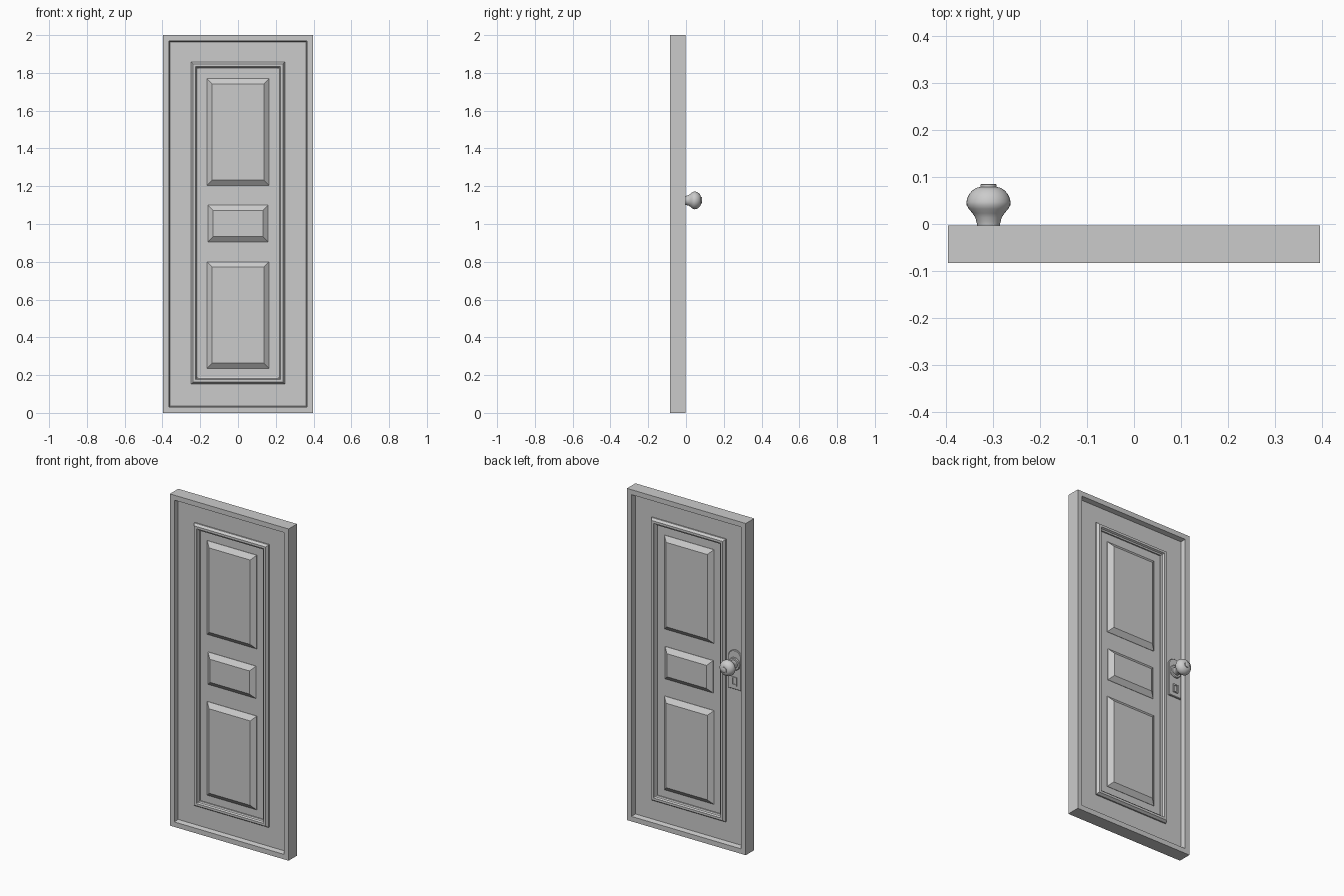
import bpy, bmesh, math

if "Cube" in bpy.data.objects:
    bpy.data.objects.remove(bpy.data.objects["Cube"])

MID = -0.0435          # y of the door's centre plane
HALF = 0.04            # half thickness
FLOOR = 0.012          # recessed face, measured from the centre plane
KX, KZ = -0.31, 1.125  # knob axis


def finish(name, bm, smooth=False):
    bmesh.ops.recalc_face_normals(bm, faces=bm.faces)
    me = bpy.data.meshes.new(name)
    bm.to_mesh(me)
    bm.free()
    ob = bpy.data.objects.new(name, me)
    bpy.context.collection.objects.link(ob)
    if smooth:
        bpy.context.view_layer.objects.active = ob
        ob.select_set(True)
        bpy.ops.object.shade_smooth_by_angle(angle=math.radians(40))
        ob.select_set(False)
    return ob


def loft(name, loops, closed=False, smooth=False):
    """Skin a list of point loops, capping the ends unless closed."""
    bm = bmesh.new()
    rings = [[bm.verts.new(p) for p in loop] for loop in loops]
    n = len(rings[0])
    pairs = list(zip(rings, rings[1:])) + ([(rings[-1], rings[0])] if closed else [])
    for a, b in pairs:
        for i in range(n):
            j = (i + 1) % n
            bm.faces.new((a[i], a[j], b[j], b[i]))
    if not closed:
        bm.faces.new(rings[0])
        bm.faces.new(rings[-1])
    return finish(name, bm, smooth)


def rect(hw, z0, z1, y, inset=0.0, cx=0.0):
    hw, z0, z1 = hw - inset, z0 + inset, z1 - inset
    return [(cx - hw, y, z0), (cx + hw, y, z0), (cx + hw, y, z1), (cx - hw, y, z1)]


# door slab with a raised rim around a recessed face on both sides
slab = [(0.036, FLOOR), (0.030, HALF), (0, HALF), (0, -HALF), (0.030, -HALF), (0.036, -FLOOR)]
loft("door_slab", [rect(0.396, 0, 2, MID + d, i) for i, d in slab])

# moulding and bevelled panels on both faces
panels = {"upper": (0.165, 1.205, 1.77), "middle": (0.16, 0.905, 1.10), "lower": (0.165, 0.235, 0.80)}
ridge = [(0, 0.010), (0, 0.020), (0.010, 0.034), (0.024, 0.034), (0.029, 0.024),
         (0.037, 0.020), (0.037, 0.010)]
for side, s in (("front", -1), ("back", 1)):
    loft(side + "_moulding", [rect(0.248, 0.153, 1.857, MID + s * d, i) for i, d in ridge], closed=True)
    for key, (hw, z0, z1) in panels.items():
        bevel = [(0, 0.010), (0, 0.014), (0.028, 0.036)]
        loft(f"{side}_{key}_panel", [rect(hw, z0, z1, MID + s * d, i) for i, d in bevel])


# lock plate with arched top
def plate(y, inset):
    w = 0.043 - inset
    arc = [(KX + w * math.cos(t), y, 1.165 + (0.04 - inset) * math.sin(t))
           for t in [math.pi * k / 16 for k in range(17)]]
    return [(KX - w, y, 0.97 + inset), (KX + w, y, 0.97 + inset)] + arc


loft("lock_plate", [plate(-0.033, 0), plate(-0.024, 0), plate(-0.021, 0.003)])

# keyhole surround with a sunken slot
surround = [(0, -0.023), (0, -0.015), (0.007, -0.015), (0.007, -0.0205)]
loft("keyhole_surround", [rect(0.017, 0.995, 1.045, y, i, KX) for i, y in surround])


# turned knob and round rose, lathed around y
def lathe(name, profile, n=32):
    loft(name, [[(KX + r * math.cos(a), y, KZ + r * math.sin(a))
                 for a in [math.tau * k / n for k in range(n)]] for r, y in profile], smooth=True)


lathe("knob_rose", [(0.038, -0.023), (0.038, -0.017), (0.034, -0.013), (0.026, -0.013)])
lathe("knob", [(0.024, -0.022), (0.024, 0.0), (0.026, 0.005), (0.028, 0.014), (0.034, 0.023),
               (0.042, 0.032), (0.0465, 0.040), (0.047, 0.047), (0.045, 0.056), (0.041, 0.064),
               (0.034, 0.072), (0.026, 0.077), (0.017, 0.079), (0.017, 0.084), (0.015, 0.0855)])
